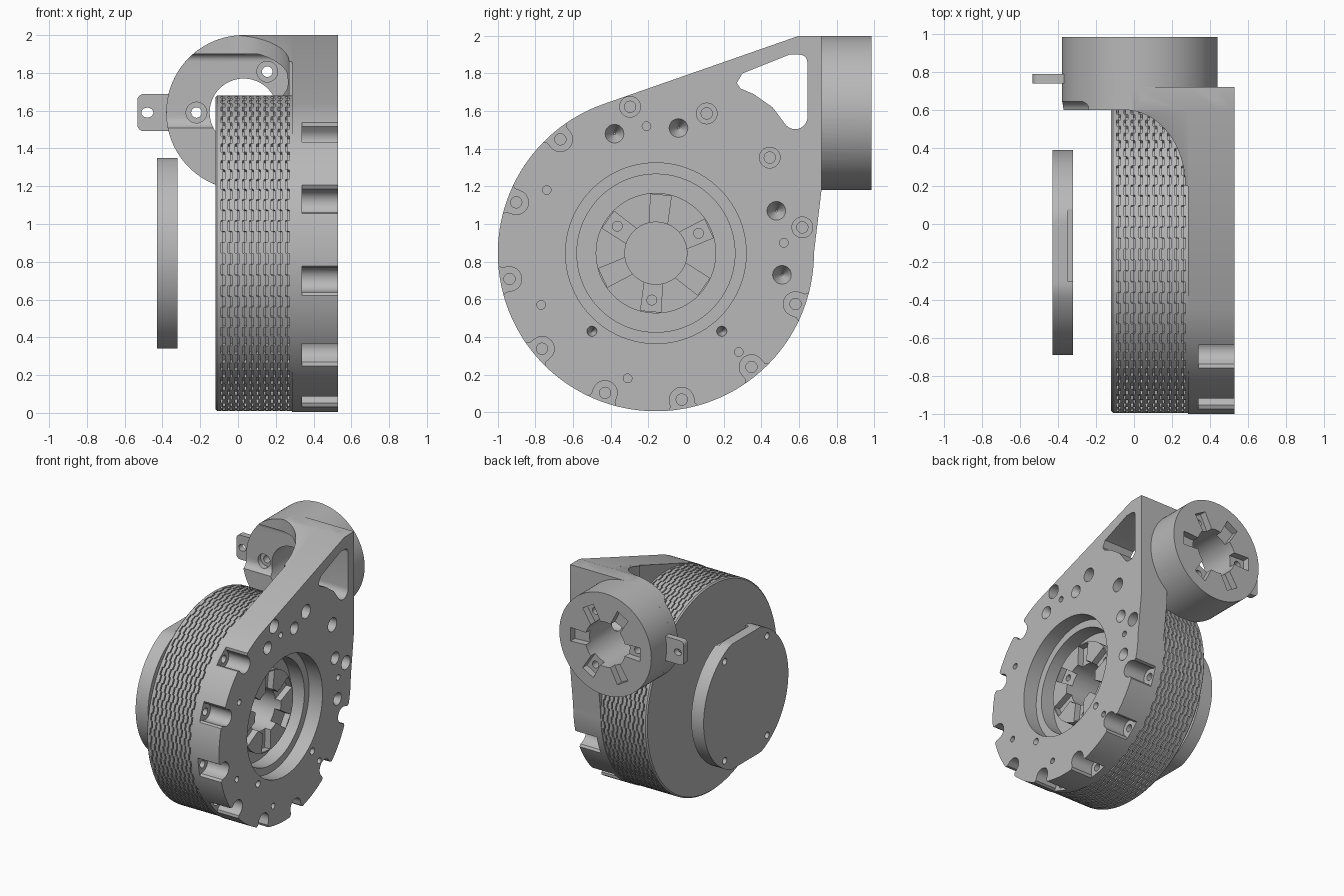
import bpy, bmesh
from math import sin, cos, pi, radians, hypot, sqrt

old = bpy.data.objects.get("Cube")
if old:
    bpy.data.objects.remove(old, do_unlink=True)

grey = bpy.data.materials.new("machined grey")
grey.use_nodes = True
grey.diffuse_color = (0.48, 0.48, 0.48, 1)
grey.node_tree.nodes["Principled BSDF"].inputs["Base Color"].default_value = (0.48, 0.48, 0.48, 1)

CY, CZ = -0.16, 0.845      # motor axis, along x
OX, OZ = 0.03, 1.59        # output flange axis, along y
PLACE = {"x": lambda u, v, d: (d, u, v),
         "y": lambda u, v, d: (u, d, v),
         "z": lambda u, v, d: (u, v, d)}


def finish(bm, name):
    bmesh.ops.recalc_face_normals(bm, faces=bm.faces[:])
    me = bpy.data.meshes.new(name)
    bm.to_mesh(me)
    bm.free()
    me.materials.append(grey)
    ob = bpy.data.objects.new(name, me)
    bpy.context.collection.objects.link(ob)
    return ob


def prism(name, pts, axis, a, b, end_scale=1.0):
    """Extrude a 2D outline along an axis; end_scale tapers the far end."""
    bm = bmesh.new()
    cu = sum(p[0] for p in pts) / len(pts)
    cv = sum(p[1] for p in pts) / len(pts)
    near = [bm.verts.new(PLACE[axis](u, v, a)) for u, v in pts]
    far = [bm.verts.new(PLACE[axis](cu + (u - cu) * end_scale, cv + (v - cv) * end_scale, b))
           for u, v in pts]
    bm.faces.new(near)
    bm.faces.new(far[::-1])
    n = len(pts)
    for i in range(n):
        j = (i + 1) % n
        bm.faces.new((near[i], near[j], far[j], far[i]))
    return finish(bm, name)


def arc(cu, cv, r, a0, a1, n, rv=None):
    return [(cu + r * cos(radians(a0 + (a1 - a0) * i / n)),
             cv + (rv or r) * sin(radians(a0 + (a1 - a0) * i / n))) for i in range(n + 1)]


def disc(cu, cv, r, n=32):
    return arc(cu, cv, r, 0, 360, n)[:-1]


def boolean(ob, other, op="DIFFERENCE"):
    mod = ob.modifiers.new(op.lower(), "BOOLEAN")
    mod.operation, mod.solver, mod.object = op, "EXACT", other
    bpy.context.view_layer.objects.active = ob
    bpy.ops.object.modifier_apply(modifier=mod.name)
    bpy.data.objects.remove(other, do_unlink=True)


def cut(ob, pts, axis, a, b, end_scale=1.0):
    boolean(ob, prism("cutter", pts, axis, a, b, end_scale))


def radial(cu, cv, angle, local):
    """Turn (radius, sideways) points to a given angle about a centre."""
    c, s = cos(radians(angle)), sin(radians(angle))
    return [(cu + r * c - t * s, cv + r * s + t * c) for r, t in local]


def slot(cu, cv, angle):
    return radial(cu, cv, angle, [(0.1, -0.045), (0.31, -0.055), (0.31, 0.055), (0.1, 0.045)])


# Side plate: round housing running into a tall bracket
outline = arc(CY, CZ, 0.84, 110, 360, 110) + [(0.72, 1.18), (0.72, 2.0), (0.6, 2.0)]
body = prism("housing_and_bracket", outline, "x", 0.285, 0.53)
cut(body, disc(CY, CZ, 0.48, 96), "x", 0.41, 0.6)
cut(body, disc(CY, CZ, 0.42, 96), "x", 0.2, 0.6)

# Curved neck joining the plate to the output flange
neck_profile = ([(0.44, 0.725), (-0.5, 0.725), (-0.5, 0.6)]
                + arc(-0.05, 0.2, 0.32, 90, 0, 24, 0.4) + [(0.44, 0.2)])
neck = prism("neck", neck_profile, "z", 1.1, 2.1)
d_shape = arc(OX, OZ, 0.41, 90, 360, 80) + [(OX + 0.41, 2.0)]
boolean(neck, prism("limit", d_shape, "y", 0, 1), "INTERSECT")
side_limit = [(0.1, 1.0), (0.72, 1.0), (0.72, 2.0), (0.6, 2.0), (0.1, 1.825)]
boolean(neck, prism("limit", side_limit, "x", -0.6, 0.6), "INTERSECT")
boolean(neck, prism("flange", disc(OX, OZ, 0.41, 96), "y", 0.7, 0.985), "UNION")

# Flange bore, key slots and counterbored screw holes
cut(neck, disc(OX, OZ, 0.18, 64), "y", 0, 1.2)
for k in range(6):
    cut(neck, slot(OX, OZ, 60 * k), "y", 0.93, 1.1)
for angle in (60, 180, 300):
    hu, hv = radial(OX, OZ, angle, [(0.25, 0)])[0]
    cut(neck, disc(hu, hv, 0.028, 20), "y", 0, 1.2)
    cut(neck, disc(hu, hv, 0.055), "y", 0, 0.68)
boolean(body, neck, "UNION")

# Rounded triangular window through bracket and neck
window = ([(0.3, 1.8), (0.55, 1.9)] + arc(0.605, 1.86, 0.04, 90, 0, 6)
          + arc(0.58, 1.57, 0.066, 0, -150, 12)
          + [(0.46, 1.62), (0.36, 1.69), (0.29, 1.72), (0.27, 1.75)])
cut(body, window, "x", -0.6, 0.7)

# Twelve bolts: scallops at the open rim, bores under the bracket
scallop = ([(0.92, -0.14), (0.86, -0.1), (0.82, -0.065)][::1]
           + [(0.79 - 0.065 * cos(a), 0.065 * sin(a)) for a in [pi * (i / 12 - 0.5) for i in range(13)]]
           + [(0.82, 0.065), (0.86, 0.1), (0.92, 0.14)])
for k in range(12):
    angle = 10 + 30 * k
    hu, hv = radial(CY, CZ, angle, [(0.79, 0)])[0]
    if 130 <= angle <= 340:
        cut(body, radial(CY, CZ, angle, scallop), "x", 0.34, 0.6)
    else:
        cut(body, disc(hu, hv, 0.055), "x", 0.34, 0.6)
    cut(body, disc(hu, hv, 0.03, 20), "x", 0.3, 0.6)

# Countersinks and dowel holes in the plate face
for hu, hv, r in ((-0.38, 1.48, 0.055), (-0.04, 1.51, 0.055), (0.48, 1.07, 0.055),
                  (0.51, 0.73, 0.055), (-0.5, 0.43, 0.03), (0.19, 0.43, 0.03)):
    cut(body, disc(hu, hv, r), "x", 0.54, 0.45, 0.1)
for hu, hv in ((-0.21, 1.52), (-0.74, 1.18), (-0.77, 0.57), (-0.31, 0.18), (0.28, 0.32), (0.52, 0.9)):
    cut(body, disc(hu, hv, 0.023, 20), "x", 0.46, 0.6)

# Mounting tab on the flange
tab = (arc(-0.5, 1.655, 0.033, 90, 180, 6) + arc(-0.5, 1.525, 0.033, 180, 270, 6)
       + [(-0.33, 1.492), (-0.33, 1.688)])
ear = prism("mounting_tab", tab, "y", 0.74, 0.79)
cut(ear, arc(-0.48, OZ, 0.032, 0, 360, 24, 0.026)[:-1], "y", 0.6, 0.9)

# Finned drum: lathe whose grooves step sideways from sector to sector
profile = [(-0.12, 0.0, 0), (-0.12, 0.825, 0), (-0.11, 0.835, 0)]
for g in range(10):
    x = -0.085 + 0.038 * g
    profile += [(x, 0.835, 1), (x, 0.815, 1), (x + 0.009, 0.815, 1), (x + 0.009, 0.835, 1)]
profile += [(0.29, 0.835, 0), (0.29, 0.165, 0), (-0.02, 0.165, 0), (-0.02, 0.0, 0)]
bm = bmesh.new()
columns = []
SECTORS = 90
for s in range(SECTORS):
    shift = 0.006 if s % 2 else -0.006
    for f in (0.02, 0.98):
        a = 2 * pi * (s + f) / SECTORS
        columns.append([bm.verts.new((x + shift * m, CY + r * cos(a), CZ + r * sin(a)))
                        for x, r, m in profile])
for i, c in enumerate(columns):
    d = columns[(i + 1) % len(columns)]
    for j in range(len(profile) - 1):
        bm.faces.new((c[j], d[j], d[j + 1], c[j + 1]))
bmesh.ops.remove_doubles(bm, verts=bm.verts[:], dist=0.0001)
drum = finish(bm, "finned_drum")

# Hub inside the plate opening
hub = prism("output_hub", disc(CY, CZ, 0.32, 80), "x", 0.27, 0.38)
cut(hub, disc(CY, CZ, 0.165, 64), "x", 0.1, 0.6)
for k in range(6):
    cut(hub, slot(CY, CZ, 25 + 60 * k), "x", 0.33, 0.6)
for angle in (25, 145, 265):
    hu, hv = radial(CY, CZ, angle, [(0.25, 0)])[0]
    cut(hub, disc(hu, hv, 0.026, 20), "x", 0.2, 0.6)

# Detached lid: flattened circle, hollow on the drum side


def lid_outline(r, flat):
    return [(CY + 0.01 + r * cos(a), CZ + max(-flat, min(flat, r * sin(a))))
            for a in [2 * pi * i / 96 for i in range(96)]]


lid = prism("lid", lid_outline(0.54, 0.505), "x", -0.43, -0.32)
cut(lid, lid_outline(0.43, 0.4), "x", -0.395, -0.2)
cut(lid, [(-0.3, 1.33), (0.08, 1.33), (0.08, 1.4), (-0.3, 1.4)], "x", -0.35, -0.2)
for sy in (-1, 1):
    for sz in (-1, 1):
        cut(lid, disc(CY + 0.01 + 0.27 * sy, CZ + 0.4 * sz, 0.026, 20), "x", -0.5, -0.39)

# Smooth rounds, crisp edges
for ob in (body, ear, drum, hub, lid):
    bpy.ops.object.select_all(action="DESELECT")
    ob.select_set(True)
    bpy.context.view_layer.objects.active = ob
    bpy.ops.object.shade_smooth_by_angle(angle=radians(30))
